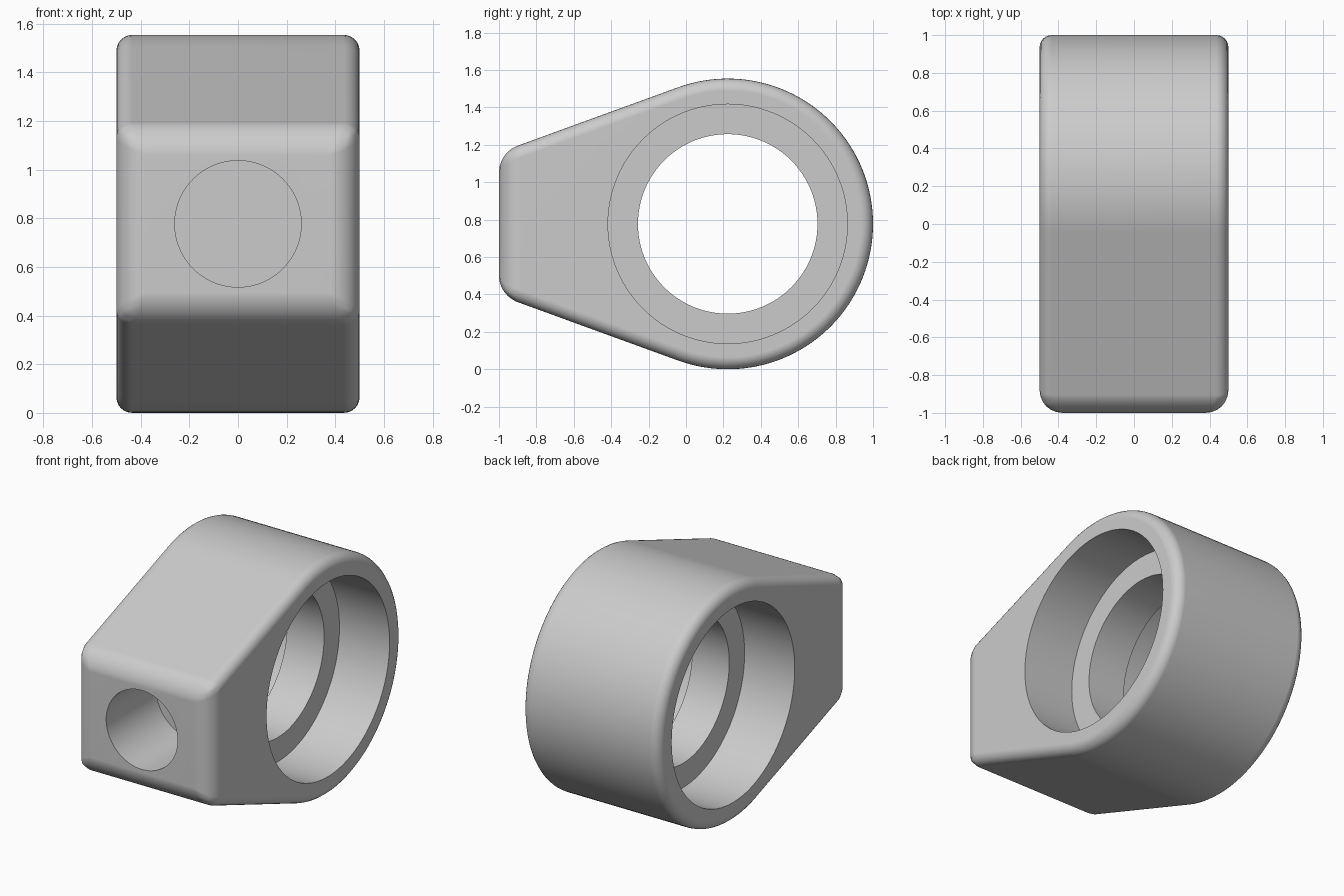
import bpy, bmesh
from math import radians, sin, cos, tan
from mathutils import Matrix, Vector

if "Cube" in bpy.data.objects:
    bpy.data.objects.remove(bpy.data.objects["Cube"], do_unlink=True)

RING_Y, RING_Z, RING_R = 0.223, 0.777, 0.777
HALF_W, WEB = 0.5, 0.135          # half width of block, half width of inner web
TAPER = radians(20)
BEVEL = 0.12

grey = bpy.data.materials.new("plain grey")
grey.use_nodes = True
colour = (0.6, 0.6, 0.6, 1)
grey.diffuse_color = colour
grey.node_tree.nodes["Principled BSDF"].inputs["Base Color"].default_value = colour


def make_object(name, bm):
    mesh = bpy.data.meshes.new(name)
    bm.to_mesh(mesh)
    bm.free()
    mesh.materials.append(grey)
    obj = bpy.data.objects.new(name, mesh)
    bpy.context.collection.objects.link(obj)
    return obj


def cutter(name, radius, start, end):
    """Cylinder between two points, used to bore a hole."""
    start, end = Vector(start), Vector(end)
    axis = end - start
    turn = axis.to_track_quat('Z', 'Y').to_matrix().to_4x4()
    bm = bmesh.new()
    bmesh.ops.create_cone(bm, cap_ends=True, segments=96, radius1=radius, radius2=radius,
                          depth=axis.length, matrix=Matrix.Translation((start + end) / 2) @ turn)
    obj = make_object(name, bm)
    obj.hide_render = True
    return obj


# Teardrop side profile: round back, tangent tapers, flat front
steps = 80
sweep = radians(90) + TAPER
angles = [sweep * (2 * i / steps - 1) for i in range(steps + 1)]
profile = [(RING_Y + RING_R * cos(a), RING_Z + RING_R * sin(a)) for a in angles]
tangent_y, tangent_z = profile[-1]
front_z = tangent_z - (tangent_y + 1) * tan(TAPER)
profile += [(-1, front_z), (-1, 2 * RING_Z - front_z)]

# Extrude the profile across the width
bm = bmesh.new()
cap = bm.faces.new([bm.verts.new((-HALF_W, y, z)) for y, z in profile])
side = bmesh.ops.extrude_face_region(bm, geom=[cap], use_keep_orig=True)["geom"]
bmesh.ops.translate(bm, vec=(2 * HALF_W, 0, 0),
                    verts=[g for g in side if isinstance(g, bmesh.types.BMVert)])
bmesh.ops.recalc_face_normals(bm, faces=bm.faces)

# Edge rounding: large on the front face, small on the side rims
weight = bm.edges.layers.float.new("bevel_weight_edge")
for edge in bm.edges:
    a, b = (v.co for v in edge.verts)
    at_front = a.y < -0.99 and b.y < -0.99
    across = abs(a.x - b.x) > 0.1
    if at_front:
        edge[weight] = 0.1 / BEVEL if across else 1
    elif not across:
        edge[weight] = 0.065 / BEVEL
body = make_object("ring_body", bm)
bevel = body.modifiers.new("rounding", 'BEVEL')
bevel.limit_method = 'WEIGHT'
bevel.width = BEVEL
bevel.segments = 6
bevel.use_clamp_overlap = False

# Through bore, a counterbore from each side, and a blind hole in the front
cutters = [cutter("bore_cutter", 0.48, (-1, RING_Y, RING_Z), (1, RING_Y, RING_Z)),
           cutter("front_hole_cutter", 0.26, (-1 * 0, -1.2, RING_Z), (0, -0.48, RING_Z))]
for label, s in (("left", 1), ("right", -1)):
    cutters.append(cutter(label + "_counterbore_cutter", 0.64,
                          (s * WEB, RING_Y, RING_Z), (s, RING_Y, RING_Z)))
for tool in cutters:
    cut = body.modifiers.new(tool.name, 'BOOLEAN')
    cut.operation = 'DIFFERENCE'
    cut.solver = 'EXACT'
    cut.object = tool

# Apply everything, drop the cutters, then shade
bpy.ops.object.select_all(action='DESELECT')
body.select_set(True)
bpy.context.view_layer.objects.active = body
for name in [m.name for m in body.modifiers]:
    bpy.ops.object.modifier_apply(modifier=name)
for tool in cutters:
    bpy.data.objects.remove(tool, do_unlink=True)
bpy.ops.object.shade_smooth_by_angle(angle=radians(30))
normals = body.modifiers.new("even_shading", 'WEIGHTED_NORMAL')
normals.keep_sharp = True
